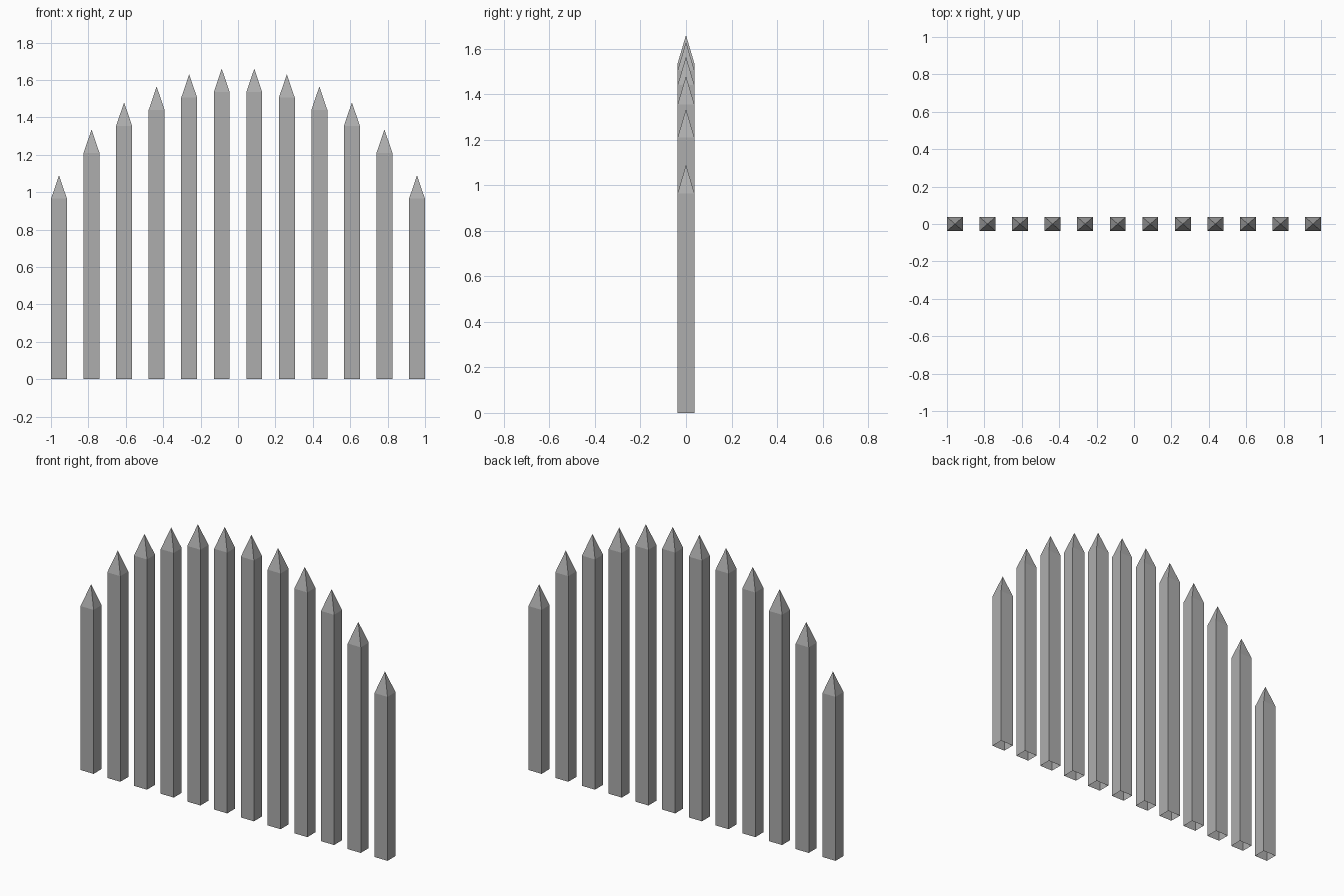
import bpy
import bmesh

cube = bpy.data.objects.get("Cube")
if cube:
    bpy.data.objects.remove(cube, do_unlink=True)

# Weathered grey paint shared by all pickets
GREY = (0.42, 0.42, 0.42, 1.0)
grey = bpy.data.materials.new("picket grey")
grey.use_nodes = True
grey.diffuse_color = GREY
grey.node_tree.nodes["Principled BSDF"].inputs["Base Color"].default_value = GREY

WIDTH, DEPTH, TIP, SPACING = 0.085, 0.074, 0.125, 0.174
# Peak heights from the middle pair outwards
PEAKS = (1.66, 1.63, 1.565, 1.48, 1.335, 1.09)


def picket(name, x, peak):
    """Square post, open underneath, with a pyramid point."""
    bm = bmesh.new()
    w, d, shoulder = WIDTH / 2, DEPTH / 2, peak - TIP
    corners = ((-w, -d), (w, -d), (w, d), (-w, d))
    foot = [bm.verts.new((a, b, 0)) for a, b in corners]
    neck = [bm.verts.new((a, b, shoulder)) for a, b in corners]
    point = bm.verts.new((0, 0, peak))
    for i in range(4):
        j = (i + 1) % 4
        bm.faces.new((foot[i], foot[j], neck[j], neck[i]))
        bm.faces.new((neck[i], neck[j], point))
    mesh = bpy.data.meshes.new(name)
    bm.to_mesh(mesh)
    bm.free()
    mesh.materials.append(grey)
    obj = bpy.data.objects.new(name, mesh)
    obj.location.x = x
    bpy.context.collection.objects.link(obj)


# Mirrored pairs form the arched row
for n, peak in enumerate(PEAKS):
    x = SPACING * (n + 0.5)
    picket(f"picket_left_{n + 1}", x, peak)
    picket(f"picket_right_{n + 1}", -x, peak)
